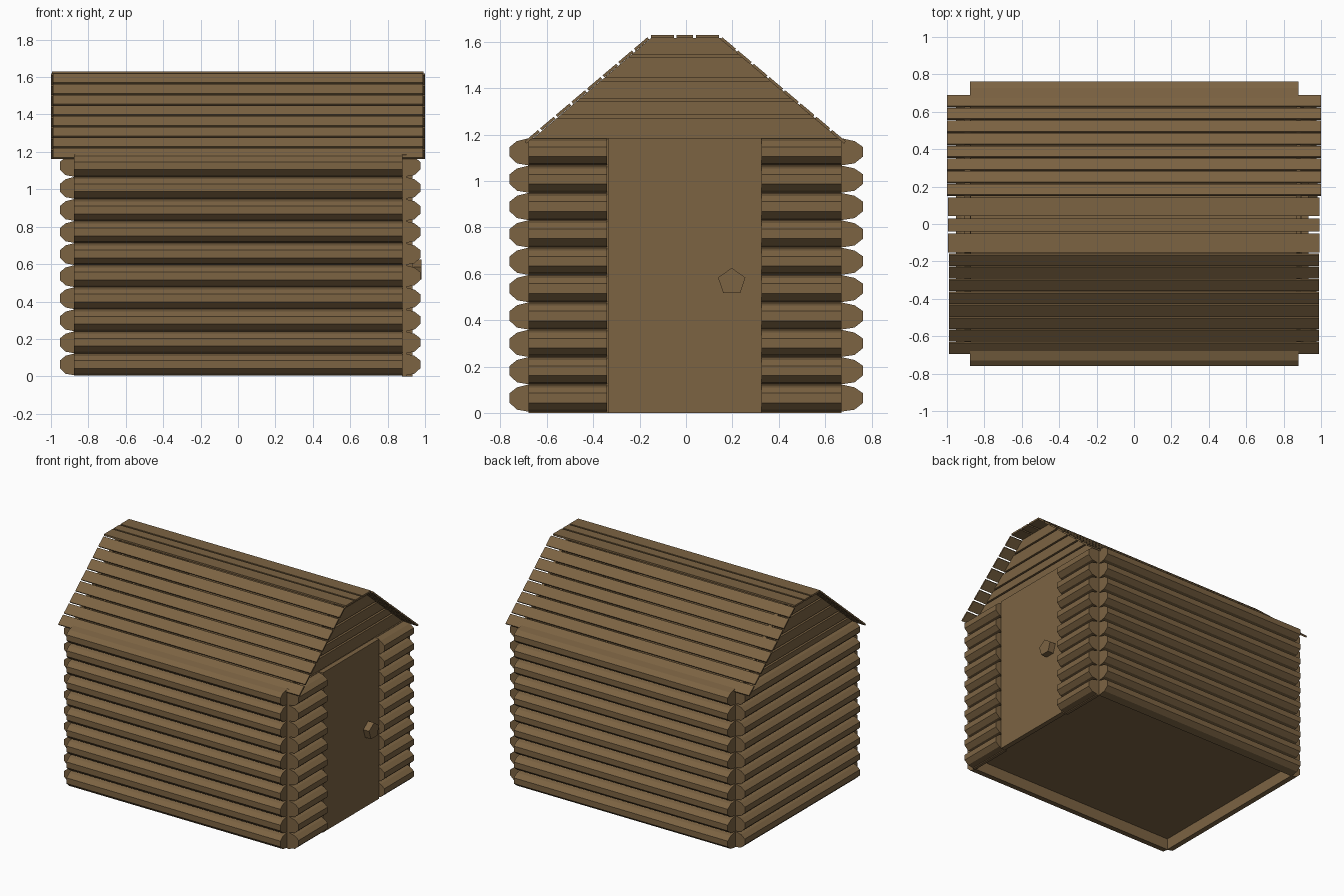
import bpy, bmesh, math
from mathutils import Vector

if "Cube" in bpy.data.objects:
    bpy.data.objects.remove(bpy.data.objects["Cube"])

wood = bpy.data.materials.new("wood")
wood.diffuse_color = (0.2, 0.125, 0.055, 1)
wood.use_nodes = True
wood.node_tree.nodes["Principled BSDF"].inputs["Base Color"].default_value = wood.diffuse_color


def add_prism(bm, section, axis, a, b):
    """Extrude a closed 2D section (horizontal, z) along 'x' or 'y' from a to b."""
    def place(p, t):
        return (t, p[0], p[1]) if axis == 'x' else (p[0], t, p[1])
    ends = [[bm.verts.new(place(p, t)) for p in section] for t in (a, b)]
    bm.faces.new(ends[0])
    bm.faces.new(ends[1][::-1])
    n = len(section)
    for i in range(n):
        j = (i + 1) % n
        bm.faces.new((ends[0][i], ends[1][i], ends[1][j], ends[0][j]))


def finish(name, bm):
    bmesh.ops.recalc_face_normals(bm, faces=bm.faces)
    mesh = bpy.data.meshes.new(name)
    bm.to_mesh(mesh)
    bm.free()
    mesh.materials.append(wood)
    ob = bpy.data.objects.new(name, mesh)
    bpy.context.collection.objects.link(ob)
    return ob


def rect(h0, h1, z0, z1):
    return [(h0, z0), (h1, z0), (h1, z1), (h0, z1)]


# Half-log section: (distance outward from the wall plane, height)
LOGS, PITCH, BASE = 10, 0.118, 0.005
HALF_LOG = [(0, -.059), (.05, -.05), (.08, -.021), (.08, .021), (.05, .046), (0, .059)]


def log_wall(name, axis, plane, side, spans, depth=1.0):
    bm = bmesh.new()
    for i in range(LOGS):
        z = BASE + PITCH * (i + 0.5)
        for a, b in spans:
            add_prism(bm, [(plane + side * h * depth, z + v) for h, v in HALF_LOG],
                      axis, a, b)
    finish(name, bm)


# Log walls, the right one split around the door
log_wall("front_wall", 'x', -0.677, -1, [(-0.877, 0.88)], 1.04)
log_wall("back_wall", 'x', 0.667, 1, [(-0.877, 0.88)], 1.2)
log_wall("left_wall", 'y', -0.872, -1, [(-0.68, 0.67)])
log_wall("right_wall", 'y', 0.89, 1, [(-0.68, -0.34), (0.325, 0.67)], 1.06)


def box(name, x0, x1, y0, y1, z0, z1):
    bm = bmesh.new()
    add_prism(bm, rect(x0, x1, z0, z1), 'y', y0, y1)
    finish(name, bm)


# Backing boards beside the door, door and raised floor
box("front_door_post", 0.878, 0.9, -0.68, -0.335, 0.0, 1.185)
box("back_door_post", 0.878, 0.9, 0.325, 0.67, 0.0, 1.185)
box("door", 0.895, 0.932, -0.335, 0.325, 0.0, 1.185)
box("floor", -0.872, 0.895, -0.677, 0.667, 0.09, 0.10)

# Five-sided door knob
bm = bmesh.new()
knob = [(0.197 + 0.062 * math.cos(math.radians(90 + 72 * i)),
         0.565 + 0.06 * math.sin(math.radians(90 + 72 * i))) for i in range(5)]
add_prism(bm, knob, 'x', 0.93, 0.98)
finish("door_knob", bm)


# Gables of spaced horizontal boards that follow the roof slope
def half_width(z):
    return 0.15 + (1.617 - z) / 0.455 * 0.535


for name, x0, x1, levels in (
        ("right_gable", 0.87, 0.89, [1.183, 1.285, 1.355, 1.445, 1.545, 1.63]),
        ("left_gable", -0.905, -0.875, [1.183, 1.235, 1.32, 1.4, 1.5, 1.59, 1.63])):
    bm = bmesh.new()
    for z0, z1 in zip(levels, levels[1:]):
        z1 -= 0.013
        w0, w1 = half_width(z0), half_width(z1)
        add_prism(bm, [(-w0, z0), (w0, z0), (w1, z1), (-w1, z1)], 'x', x0, x1)
    finish(name, bm)

# Sloped roof slats on both sides
SLATS, THICK, GAP = 8, 0.012, 0.012
for name, top, eave, half in (("back_roof_slats", (0.148, 1.619), (0.69, 1.162), 1.0),
                              ("front_roof_slats", (-0.158, 1.619), (-0.697, 1.162), 0.99)):
    bm = bmesh.new()
    t, e = Vector(top), Vector(eave)
    run = (e - t).normalized()
    step = (e - t).length / SLATS
    out = Vector((-run.y, run.x))
    if out.y < 0:
        out = -out
    for i in range(SLATS):
        p = t + run * (step * i + GAP / 2)
        q = t + run * (step * (i + 1) - GAP / 2)
        lo, hi = -out * THICK / 2, out * THICK / 2
        add_prism(bm, [p + lo, q + lo, q + hi, p + hi], 'x', -half, half)
    finish(name, bm)

# Flat slats along the ridge
bm = bmesh.new()
for y0, y1 in ((-0.152, -0.052), (-0.04, 0.03), (0.043, 0.143)):
    add_prism(bm, rect(y0, y1, 1.617, 1.63), 'x', -0.995, 0.992)
finish("ridge_slats", bm)
